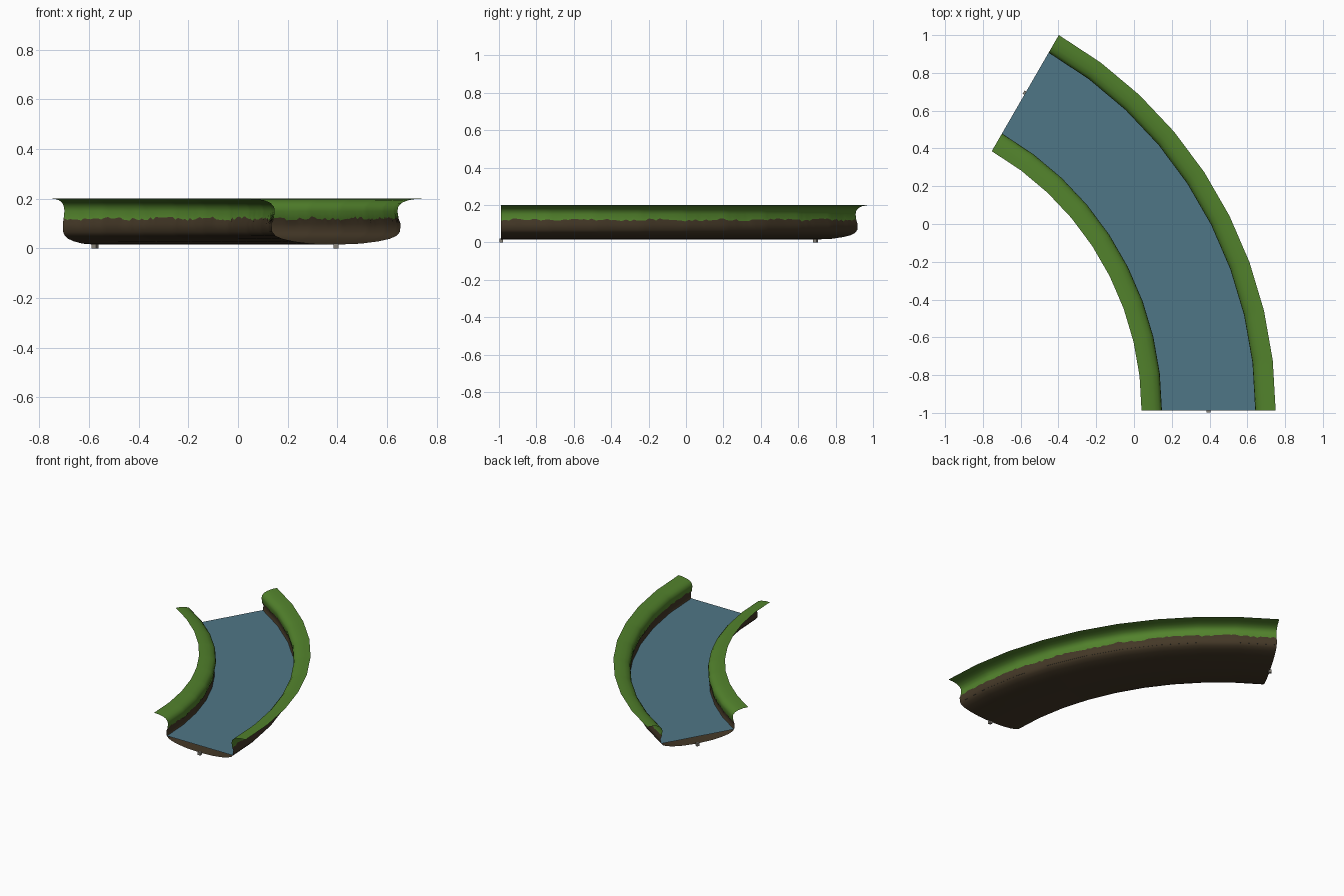
import bpy, bmesh, math, random
from mathutils import Matrix

if "Cube" in bpy.data.objects:
    bpy.data.objects.remove(bpy.data.objects["Cube"])

random.seed(4)
CX, CY, R = -1.546, -0.988, 1.941     # bend centre and centreline radius
SWEEP, SEGS, SUB = math.radians(60), 9, 12


def mat(name, rgb):
    m = bpy.data.materials.new(name)
    lin = [((c / 255 + 0.055) / 1.055) ** 2.4 for c in rgb]
    m.diffuse_color = (*lin, 1)
    m.use_nodes = True
    m.node_tree.nodes["Principled BSDF"].inputs["Base Color"].default_value = m.diffuse_color
    return m


GRASS = mat("grass green", (82, 130, 44))
DIRT = mat("dirt brown", (68, 56, 39))
WATER = mat("water blue", (79, 118, 134))
STONE = mat("pin grey", (140, 135, 125))


def ring_point(off, z, t):
    """Point at bend parameter t (in segments), on straight chords between stations."""
    i = min(int(t), SEGS - 1)
    f = t - i
    a, b = (SWEEP * k / SEGS for k in (i, i + 1))
    r = R + off
    return (CX + r * (math.cos(a) * (1 - f) + math.cos(b) * f),
            CY + r * (math.sin(a) * (1 - f) + math.sin(b) * f), z)


def make(name, bm, mats):
    me = bpy.data.meshes.new(name)
    bm.to_mesh(me)
    bm.free()
    for m in mats:
        me.materials.append(m)
    ob = bpy.data.objects.new(name, me)
    bpy.context.collection.objects.link(ob)
    return ob


# half cross-section of the channel: grassy lip, narrow neck, bulging wall, shallow bed
HALF = [(0.355, 0.2), (0.32, 0.199), (0.288, 0.193), (0.264, 0.183), (0.25, 0.167),
        (0.247, 0.15), (0.253, 0.12), (0.26, 0.098), (0.257, 0.066), (0.243, 0.05),
        (0.215, 0.038), (0.17, 0.028), (0.1, 0.019)]
JAG = 6                                # profile point where grass meets dirt
profile = HALF + [(0, 0.015)] + [(-o, z) for o, z in reversed(HALF)]
last = len(profile) - 1

# channel sheet, with a ragged line between grass and dirt
bm = bmesh.new()
rows = []
for s in range(SEGS * SUB + 1):
    row = []
    for k, (o, z) in enumerate(profile):
        if k in (JAG, last - JAG):
            j = random.uniform(-0.006, 0.006) + 0.003 * math.sin(s * 0.35)
            z += j
            o -= math.copysign(j * 0.28, o)
        row.append(bm.verts.new(ring_point(o, z, s / SUB)))
    rows.append(row)
for a, b in zip(rows, rows[1:]):
    for k in range(last):
        f = bm.faces.new((a[k], b[k], b[k + 1], a[k + 1]))
        f.material_index = 1 if JAG <= k < last - JAG else 0
bmesh.ops.recalc_face_normals(bm, faces=bm.faces)
bm.normal_update()
bed = min(bm.faces, key=lambda f: f.calc_center_median().z)
if bed.normal.z < 0:
    bmesh.ops.reverse_faces(bm, faces=bm.faces)
channel = make("channel_banks", bm, [GRASS, DIRT])
bpy.context.view_layer.objects.active = channel
channel.select_set(True)
bpy.ops.object.shade_smooth_by_angle(angle=math.radians(50))

# flat water surface between the walls
bm = bmesh.new()
pairs = [[bm.verts.new(ring_point(o, 0.064, i)) for o in (-0.256, 0.256)]
         for i in range(SEGS + 1)]
for a, b in zip(pairs, pairs[1:]):
    bm.faces.new((a[0], a[1], b[1], b[0]))
make("water_surface", bm, [WATER])

# small connector pin under each end
for name, t in (("front_pin", 0), ("back_pin", SEGS)):
    bm = bmesh.new()
    bmesh.ops.create_cube(bm, size=0.02)
    x, y, z = ring_point(0, 0.01, t)
    bm.transform(Matrix.Translation((x, y, z)) @ Matrix.Rotation(SWEEP * t / SEGS, 4, 'Z'))
    make(name, bm, [STONE])
